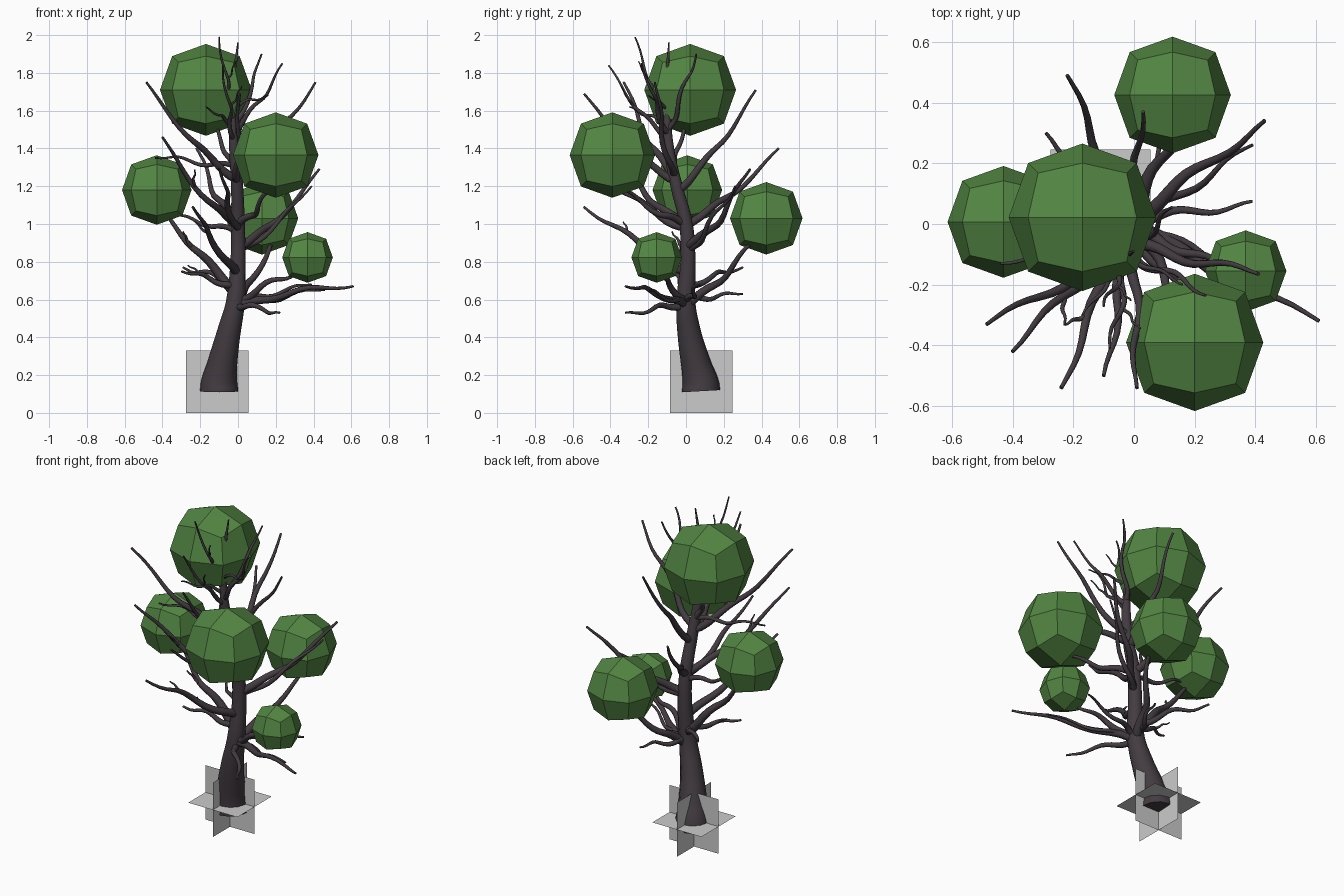
import bpy
import bmesh
import math
import random
from mathutils import Vector

random.seed(4)
scene = bpy.context.scene
if "Cube" in bpy.data.objects:
    bpy.data.objects.remove(bpy.data.objects["Cube"], do_unlink=True)


def make_material(name, color):
    material = bpy.data.materials.new(name)
    material.use_nodes = True
    material.diffuse_color = color
    material.node_tree.nodes["Principled BSDF"].inputs["Base Color"].default_value = color
    return material


bark = make_material("dark bark", (.056, .045, .054, 1))
leaf = make_material("leaf green", (.085, .235, .055, 1))
grey = make_material("plain grey", (.6, .6, .6, 1))


def link_mesh(name, mesh, material):
    mesh.materials.clear()
    mesh.materials.append(material)
    obj = bpy.data.objects.new(name, mesh)
    scene.collection.objects.link(obj)
    return obj


def make_tube(name, points, radii, kind="POLY"):
    """Sweep a round tapering tube along the points and turn it into a mesh."""
    curve = bpy.data.curves.new(name, "CURVE")
    curve.dimensions = "3D"
    curve.bevel_depth = 1
    curve.bevel_resolution = 2 if kind == "POLY" else 4
    curve.resolution_u = 5
    curve.use_fill_caps = True
    spline = curve.splines.new(kind)
    knots = spline.points if kind == "POLY" else spline.bezier_points
    knots.add(len(points) - 1)
    for knot, point, radius in zip(knots, points, radii):
        knot.co = (*point, 1) if kind == "POLY" else point
        knot.radius = radius
        if kind == "BEZIER":
            knot.handle_left_type = knot.handle_right_type = "AUTO"
    helper = bpy.data.objects.new("tube_helper", curve)
    scene.collection.objects.link(helper)
    bpy.context.view_layer.update()
    graph = bpy.context.evaluated_depsgraph_get()
    mesh = bpy.data.meshes.new_from_object(helper.evaluated_get(graph))
    bpy.data.objects.remove(helper, do_unlink=True)
    mesh.shade_smooth()
    return link_mesh(name, mesh, bark)


# Trunk: flared foot, leaning stem, thin top (x, y, z, radius)
trunk = [
    (-.1, .08, .115, .101), (-.1, .078, .15, .098), (-.085, .055, .25, .08),
    (-.05, .018, .42, .063), (-.015, 0, .58, .05), (0, .01, .8, .04),
    (0, 0, 1, .036), (-.005, -.05, 1.2, .032), (-.02, -.09, 1.4, .027),
    (-.03, -.1, 1.6, .018), (-.02, -.1, 1.78, .011), (0, -.09, 1.96, .004),
]
make_tube("trunk", [p[:3] for p in trunk], [p[3] for p in trunk], "BEZIER")


def trunk_at(height):
    for low, high in zip(trunk, trunk[1:]):
        if height <= high[2]:
            t = (height - low[2]) / (high[2] - low[2])
            return Vector(low[:3]).lerp(Vector(high[:3]), t)
    return Vector(trunk[-1][:3])


def make_branch(name, start, tip, bend, thick, twigs=0):
    """Grow a wavy branch; bend above one sweeps up, below one levels out."""
    reach = tip - start
    side = Vector((-reach.y, reach.x, 0)).normalized()
    phase = random.uniform(0, math.tau)
    sway = min(.02, reach.length * .045)
    steps = 14
    points, radii = [], []
    for i in range(steps + 1):
        t = i / steps
        point = start + reach * t
        point.z = start.z + reach.z * t ** bend
        wave = math.sin(math.pi * t) * sway
        point += side * wave * math.sin(phase + t * 8)
        point.z += wave * math.cos(phase + t * 9)
        points.append(point)
        radii.append(thick * (.9 - .72 * t) + .002)
    make_tube(name, points, radii)
    # Small side shoots
    for n in range(twigs):
        k = 8 + 2 * n
        sign = 1 if (n + int(phase)) % 2 else -1
        heading = reach.normalized() * .7 + side * sign * .55 + Vector((0, 0, .3))
        end = points[k] + heading * random.uniform(.09, .13)
        make_branch(name + "_twig", points[k], end, 1.1, radii[k] * .6)


# Boughs: height on trunk, tip x, y, z, bend, thickness, twigs
low_boughs = [
    (.66, -.29, .3, .77, .8, .02, 0), (.66, -.3, -.1, .75, .8, .02, 1),
    (.55, .61, -.32, .67, .5, .024, 0), (.57, .22, -.32, .53, 1, .02, 0),
    (.6, .1, .3, .63, .8, .018, 0), (.58, .39, .075, .68, .8, .018, 0),
    (.57, .2, .4, .95, 1.2, .028, 0), (.57, .33, -.16, .75, .8, .024, 0),
    (.64, -.42, 0, 1.1, 1.1, .03, 1), (.74, -.24, -.54, 1.09, 1.1, .026, 1),
    (.56, .46, -.2, .65, .7, .014, 0),
]
middle_boughs = [
    (1, -.4, -.42, 1.46, 1.4, .025, 1), (.98, -.1, -.5, 1.3, 1.3, .022, 0),
    (1, -.22, .49, 1.4, 1.3, .024, 0), (.88, .43, .34, 1.29, 1.4, .026, 0),
    (1, .2, -.36, 1.2, 1.2, .022, 0), (.95, -.38, .02, 1.05, .7, .016, 0),
    (.86, .39, .26, 1.2, 1.3, .018, 0),
]
upper_boughs = [
    (1.24, -.485, -.33, 1.75, 1.3, .024, 0), (1.23, .01, -.54, 1.69, 1.4, .022, 0),
    (1.18, .03, .37, 1.71, 1.25, .023, 0), (1.26, .41, -.165, 1.75, 1.3, .021, 0),
    (1.48, .235, -.235, 1.85, 1.2, .015, 0), (1.5, .125, .055, 1.9, 1.2, .015, 0),
    (1.3, -.44, -.13, 1.35, .6, .014, 0), (1.3, -.16, 0, 1.6, 1.2, .018, 0),
    (1.56, -.1, -.27, 1.99, 1.2, .012, 1), (1.45, -.08, -.41, 1.84, 1.3, .014, 1),
    (1.5, -.17, -.3, 1.62, .7, .01, 0), (1.6, .16, -.2, 1.68, .6, .009, 0),
]
for name, group in (("low_bough", low_boughs), ("middle_bough", middle_boughs),
                    ("upper_bough", upper_boughs)):
    for height, x, y, z, bend, thick, twigs in group:
        make_branch(name, trunk_at(height), Vector((x, y, z)), bend, thick, twigs)


def make_foliage(name, center, radius):
    """Faceted ball: a cube split once and rounded."""
    bm = bmesh.new()
    bmesh.ops.create_cube(bm, size=2)
    bmesh.ops.subdivide_edges(bm, edges=bm.edges[:], cuts=1, use_grid_fill=True)
    for vert in bm.verts:
        # Face centres, edge middles and corners each get their own push
        axes = sum(abs(c) > .5 for c in vert.co)
        vert.co = Vector(center) + vert.co * radius * (1, .735, .6)[axes - 1]
    mesh = bpy.data.meshes.new(name)
    bm.to_mesh(mesh)
    bm.free()
    link_mesh(name, mesh, leaf)


make_foliage("top_foliage", (-.17, .022, 1.71), .243)
make_foliage("front_foliage", (.2, -.39, 1.365), .226)
make_foliage("right_foliage", (-.43, .007, 1.18), .184)
make_foliage("back_foliage", (.127, .425, 1.03), .192)
make_foliage("left_foliage", (.368, -.155, .823), .134)

# Three crossed square plates at the foot
for name, u, v in (("level_plate", (1, 0, 0), (0, 1, 0)),
                   ("front_plate", (1, 0, 0), (0, 0, 1)),
                   ("side_plate", (0, 1, 0), (0, 0, 1))):
    u, v = Vector(u) * .165, Vector(v) * .165
    middle = Vector((-.11, .08, .165))
    corners = [middle - u - v, middle + u - v, middle + u + v, middle - u + v]
    mesh = bpy.data.meshes.new(name)
    mesh.from_pydata(corners, [], [range(len(corners))])
    link_mesh(name, mesh, grey)
